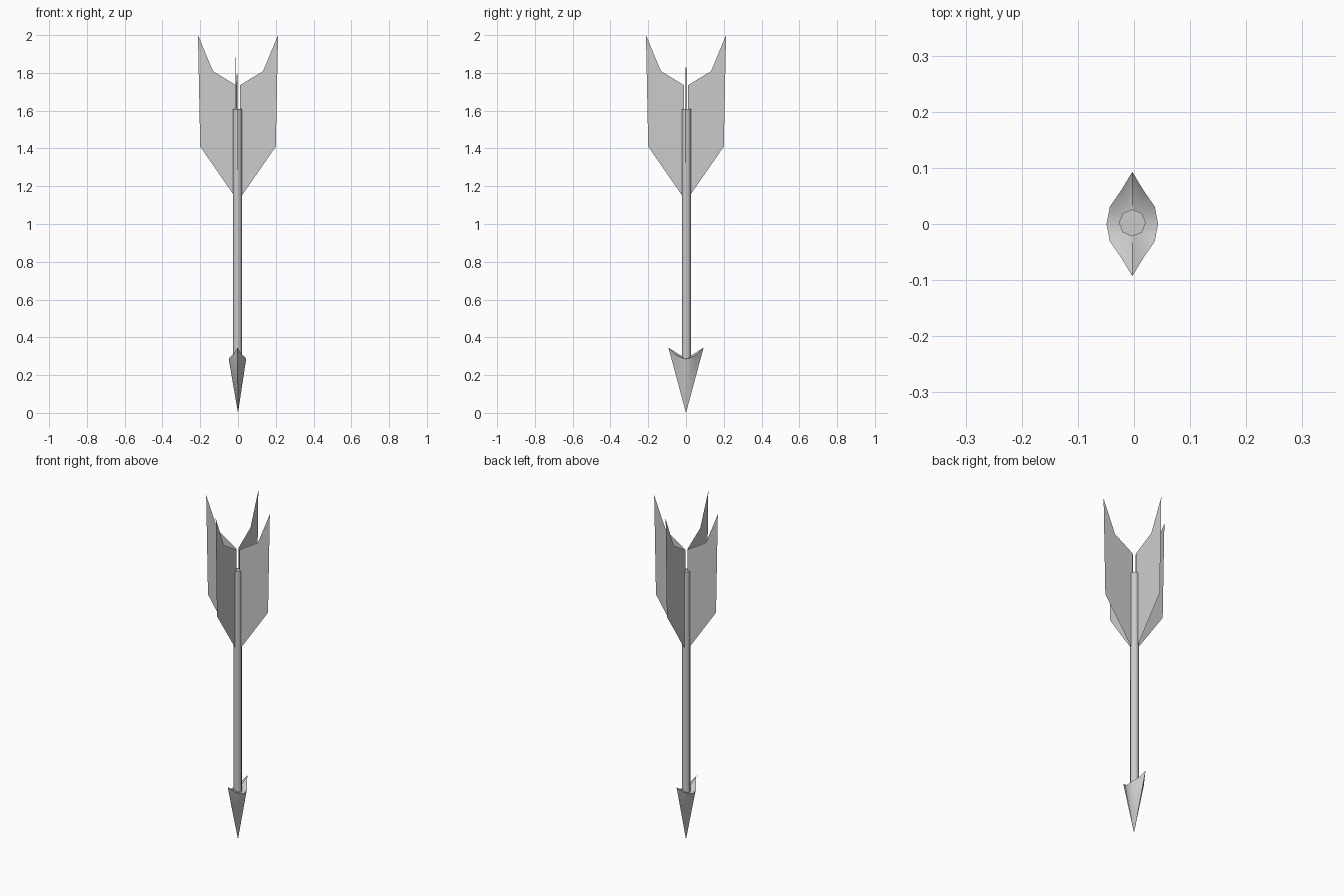
import bpy, bmesh
from math import radians, cos, sin, pi

if "Cube" in bpy.data.objects:
    bpy.data.objects.remove(bpy.data.objects["Cube"])

CX = -0.003  # shaft axis sits slightly left of the fin centre


def add_mesh(name, verts, faces, smooth=None):
    mesh = bpy.data.meshes.new(name)
    mesh.from_pydata(verts, [], faces)
    bm = bmesh.new()
    bm.from_mesh(mesh)
    bmesh.ops.recalc_face_normals(bm, faces=bm.faces)
    bm.to_mesh(mesh)
    bm.free()
    obj = bpy.data.objects.new(name, mesh)
    bpy.context.collection.objects.link(obj)
    if smooth:
        bpy.ops.object.select_all(action='DESELECT')
        obj.select_set(True)
        bpy.context.view_layer.objects.active = obj
        bpy.ops.object.shade_smooth_by_angle(angle=radians(smooth))
    return obj


# Eight-sided shaft
N = 8
ring = [(CX + 0.024 * cos(2 * pi * i / N), 0.002 + 0.024 * sin(2 * pi * i / N)) for i in range(N)]
verts = [(x, y, z) for z in (0.27, 1.61) for x, y in ring]
faces = [(i, (i + 1) % N, N + (i + 1) % N, N + i) for i in range(N)]
faces += [tuple(range(N)), tuple(range(N, 2 * N))]
add_mesh("shaft", verts, faces, 50)

# Arrowhead: pointed cone with a leaf-shaped rim rising to two barbs
quarter = [(0.046, 0.0, 0.285), (0.040, 0.031, 0.295), (0.020, 0.060, 0.312)]
barb = (0.0, 0.093, 0.345)
half = quarter + [barb] + [(-x, y, z) for x, y, z in reversed(quarter)]
rim = half + [(x, -y, z) for x, y, z in reversed(half[1:-1])]
M = len(rim)
verts = [(x + CX, y, z) for x, y, z in rim] + [(0, 0, 0), (CX, 0, 0.287)]
faces = [(i, (i + 1) % M, M) for i in range(M)]
faces += [((i + 1) % M, i, M + 1) for i in range(M)]
add_mesh("arrowhead", verts, faces, 50)

# Four thin feather vanes: (distance from axis, height)
profile = [(0.020, 1.15), (0.200, 1.41), (0.212, 2.0),
           (0.133, 1.81), (0.011, 1.735), (0.011, 1.15)]
# Each vane: direction, sideways offset at the root, sideways offset at the tip
vanes = {
    "vane_right": ((1, 0), 0.0, -0.002),
    "vane_left": ((-1, 0), 0.0, 0.002),
    "vane_back": ((0, 1), -0.005, -0.014),
    "vane_front": ((0, -1), -0.004, 0.001),
}
for name, ((dx, dy), root, tip) in vanes.items():
    pts = []
    for r, z in profile:
        off = root + (tip - root) * r / 0.212
        pts.append((dx * r + abs(dy) * off, dy * r + abs(dx) * off, z))
    add_mesh(name, pts, [tuple(range(len(pts)))])
